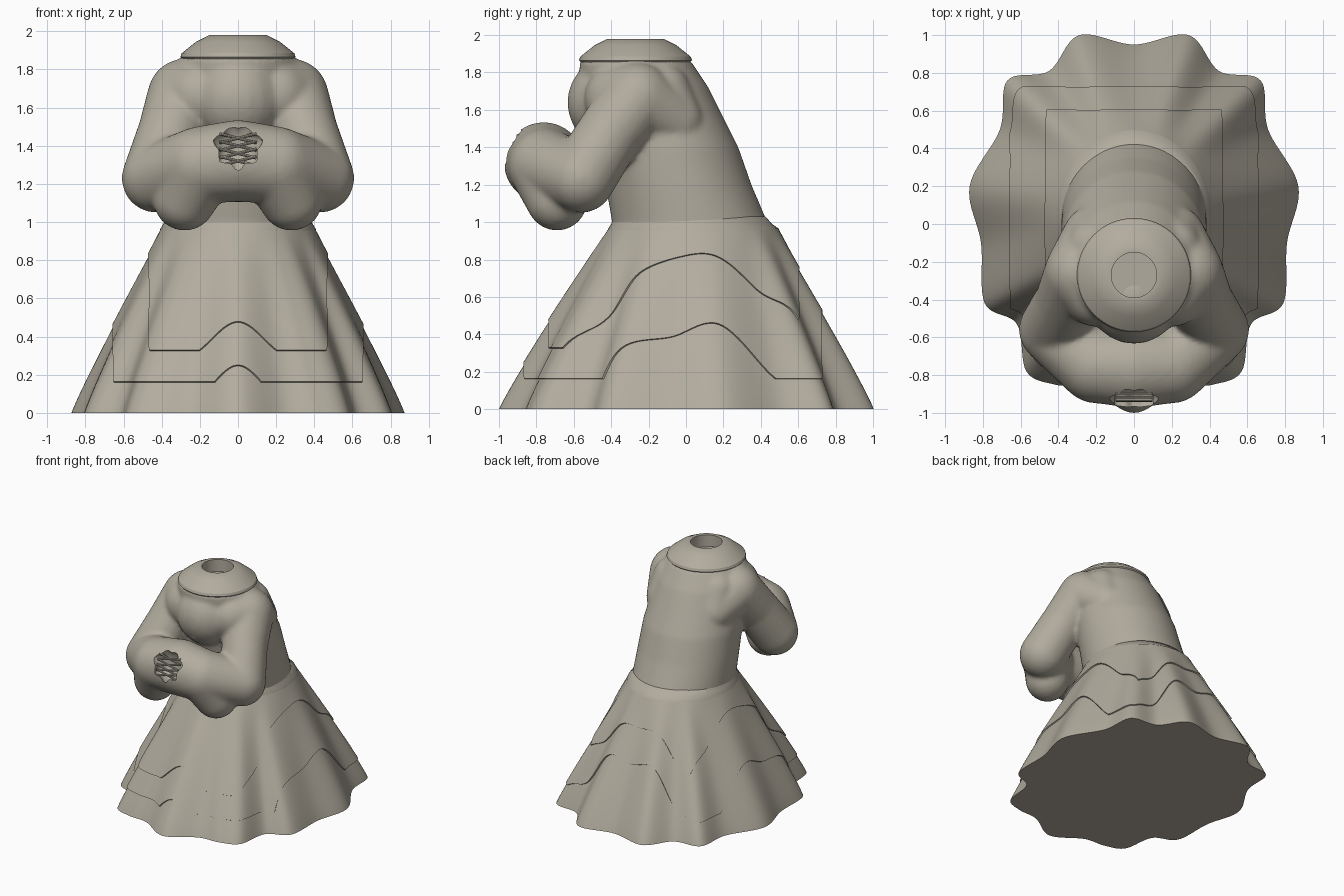
import bpy
import bmesh
import math
from mathutils import Vector, Matrix

default = bpy.data.objects.get("Cube")
if default:
    bpy.data.objects.remove(default, do_unlink=True)

cloth = bpy.data.materials.new("warm grey clay")
CLAY = (0.445, 0.413, 0.342, 1)
cloth.use_nodes = True
cloth.diffuse_color = CLAY
cloth.node_tree.nodes["Principled BSDF"].inputs["Base Color"].default_value = CLAY


def make_object(name, bm):
    bmesh.ops.recalc_face_normals(bm, faces=bm.faces)
    mesh = bpy.data.meshes.new(name)
    bm.to_mesh(mesh)
    bm.free()
    mesh.materials.append(cloth)
    obj = bpy.data.objects.new(name, mesh)
    bpy.context.collection.objects.link(obj)
    return obj


def finish(obj, angle=40):
    """Apply the modifiers and shade smooth with sharp edges kept."""
    bpy.ops.object.select_all(action='DESELECT')
    obj.select_set(True)
    bpy.context.view_layer.objects.active = obj
    for mod in list(obj.modifiers):
        bpy.ops.object.modifier_apply(modifier=mod.name)
    bpy.ops.object.shade_smooth_by_angle(angle=math.radians(angle))


def loft(bm, rings, capped=True):
    loops = [[bm.verts.new(p) for p in ring] for ring in rings]
    for low, high in zip(loops, loops[1:]):
        for i in range(len(low)):
            j = (i + 1) % len(low)
            bm.faces.new((low[i], low[j], high[j], high[i]))
    if capped:
        bm.faces.new(loops[0][::-1])
        bm.faces.new(loops[-1])


def circle(cy, z, rx, ry=None, count=64):
    ry = ry or rx
    steps = [math.tau * i / count for i in range(count)]
    return [Vector((rx * math.cos(a), cy + ry * math.sin(a), z)) for a in steps]


def smooth_outline(points, steps=10):
    """Closed Catmull-Rom curve through the points."""
    out, n = [], len(points)
    for i in range(n):
        a, b, c, d = (points[(i + k) % n] for k in (-1, 0, 1, 2))
        for s in range(steps):
            t = s / steps
            out.append(0.5 * (2 * b + (c - a) * t + (2 * a - 5 * b + 4 * c - d) * t ** 2
                              + (3 * b - a - 3 * c + d) * t ** 3))
    return out


# Skirt: wavy hem outline blending up into an oval waist
half = [(0, .95), (.29, 1), (.45, .81), (.67, .76), (.71, .5), (.87, .2), (.81, -.1),
        (.79, -.42), (.62, -.53), (.57, -.78), (.42, -.85), (.24, -.87), (0, -1)]
half = [Vector(p) for p in half]
hem = smooth_outline(half + [Vector((-p.x, p.y)) for p in half[-2:0:-1]])
WAIST_Z = 0.95
ROWS = 28


def skirt_ring(t):
    ring = []
    blend = t ** 1.08
    for p in hem:
        a = math.atan2(p.y, p.x)
        waist = Vector((0.39 * math.cos(a), 0.04 + 0.44 * math.sin(a)))
        q = p.lerp(waist, blend)
        ring.append(Vector((q.x, q.y, t * WAIST_Z)))
    return ring


skirt_rings = [skirt_ring(i / ROWS) for i in range(ROWS + 1)]
bm = bmesh.new()
loft(bm, skirt_rings)
finish(make_object("skirt", bm))

# Overskirts: the same cloth trimmed to a rectangle, so the hem rises on each fold
for name, side, front, back, bottom, thick in (
        ("lower_overskirt", .65, -.86, .72, .16, .01),
        ("upper_overskirt", .455, -.72, .59, .32, .02)):
    bm = bmesh.new()
    loft(bm, skirt_rings, capped=False)
    for co, no in (((side, 0, 0), (1, 0, 0)), ((-side, 0, 0), (-1, 0, 0)),
                   ((0, front, 0), (0, -1, 0)), ((0, back, 0), (0, 1, 0)),
                   ((0, 0, bottom), (0, 0, -1))):
        geom = bm.verts[:] + bm.edges[:] + bm.faces[:]
        bmesh.ops.bisect_plane(bm, geom=geom, plane_co=co, plane_no=no, clear_outer=True)
    layer = make_object(name, bm)
    shell = layer.modifiers.new("thickness", 'SOLIDIFY')
    shell.thickness = thick
    shell.offset = 1
    finish(layer)

# Waistband: soft step between skirt and bodice
bm = bmesh.new()
loft(bm, [circle(.04, .9, .4, .45), circle(.04, .935, .415, .467), circle(.04, .965, .407, .456),
          circle(.03, .99, .392, .43), circle(.02, 1.03, .375, .405)])
finish(make_object("waistband", bm), 60)


# Bodice and folded arms, fused into one soft surface
def ball(bm, x, y, z, r):
    bmesh.ops.create_uvsphere(bm, u_segments=24, v_segments=16, radius=r,
                              matrix=Matrix.Translation((x, y, z)))


def capsule(bm, a, b):
    """Tapered limb: convex hull around two balls."""
    part = bmesh.new()
    ball(part, *a)
    ball(part, *b)
    hull = bmesh.ops.convex_hull(part, input=part.verts[:])
    inner = [g for g in hull["geom_interior"] if isinstance(g, bmesh.types.BMVert)]
    bmesh.ops.delete(part, geom=inner, context='VERTS')
    temp = bpy.data.meshes.new("limb")
    part.to_mesh(temp)
    part.free()
    bm.from_mesh(temp)
    bpy.data.meshes.remove(temp)


bm = bmesh.new()
loft(bm, [circle(.02, .9, .385, .415), circle(.02, 1, .385, .415), circle(-.04, 1.2, .385, .39),
          circle(-.1, 1.4, .38), circle(-.22, 1.72, .34), circle(-.275, 1.87, .295)])
ball(bm, 0, -.385, 1.64, .25)
armhole_low = (.22, -.06, 1.54, .155)
armhole_high = (.2, -.13, 1.69, .16)
chest = (.2, -.36, 1.66, .185)
shoulder = (.28, -.26, 1.66, .195)
upper_arm = (.35, -.41, 1.47, .175)
elbow = (.43, -.56, 1.23, .18)
cuff = (.28, -.69, 1.12, .165)
forearm = (.2, -.75, 1.3, .2)
hands = (0, -.76, 1.32, .215)
for mirror in (1, -1):
    for a, b in ((armhole_low, armhole_high), (armhole_low, shoulder), (chest, shoulder),
                 (shoulder, upper_arm), (upper_arm, elbow), (elbow, forearm),
                 (cuff, forearm), (forearm, hands)):
        capsule(bm, (a[0] * mirror, *a[1:]), (b[0] * mirror, *b[1:]))
body = make_object("bodice_and_arms", bm)
remesh = body.modifiers.new("fuse", 'REMESH')
remesh.mode = 'VOXEL'
remesh.voxel_size = 0.016
relax = body.modifiers.new("soften", 'SMOOTH')
relax.factor = 0.5
relax.iterations = 8

# Torn hollow between the hands
bm = bmesh.new()
ball(bm, 0, 0, 0, 1)
for v in bm.verts:
    ragged = 1 + 0.12 * math.sin(7 * math.atan2(v.co.z, v.co.x))
    v.co = Vector((v.co.x * ragged * .12, v.co.y * .08 - .93, v.co.z * ragged * .13 + 1.4))
cutter = make_object("hollow_cutter", bm)
cutter.hide_render = True
cut = body.modifiers.new("hollow", 'BOOLEAN')
cut.operation = 'DIFFERENCE'
cut.object = cutter
finish(body, 50)
bpy.data.objects.remove(cutter, do_unlink=True)

# Crossed laces over the hollow
bm = bmesh.new()
for row in range(4):
    for lean in (1, -1):
        z = 1.32 + row * 0.04
        y = hands[1] - math.sqrt(hands[3] ** 2 - (z - hands[2]) ** 2) + 0.04
        turn = Vector((1, 0, 0.25 * lean)).to_track_quat('Z', 'Y').to_matrix().to_4x4()
        bmesh.ops.create_cone(bm, cap_ends=True, segments=8, radius1=.008, radius2=.008,
                              depth=.2, matrix=Matrix.Translation((0, y, z)) @ turn)
finish(make_object("laces", bm))

# Collar with a round neck socket
bm = bmesh.new()
collar = [(.28, 1.84), (.302, 1.865), (.295, 1.885), (.22, 1.945), (.15, 1.98),
          (.12, 1.98), (.12, 1.88)]
loft(bm, [circle(-.27, z, r) for r, z in collar])
finish(make_object("collar", bm), 30)
